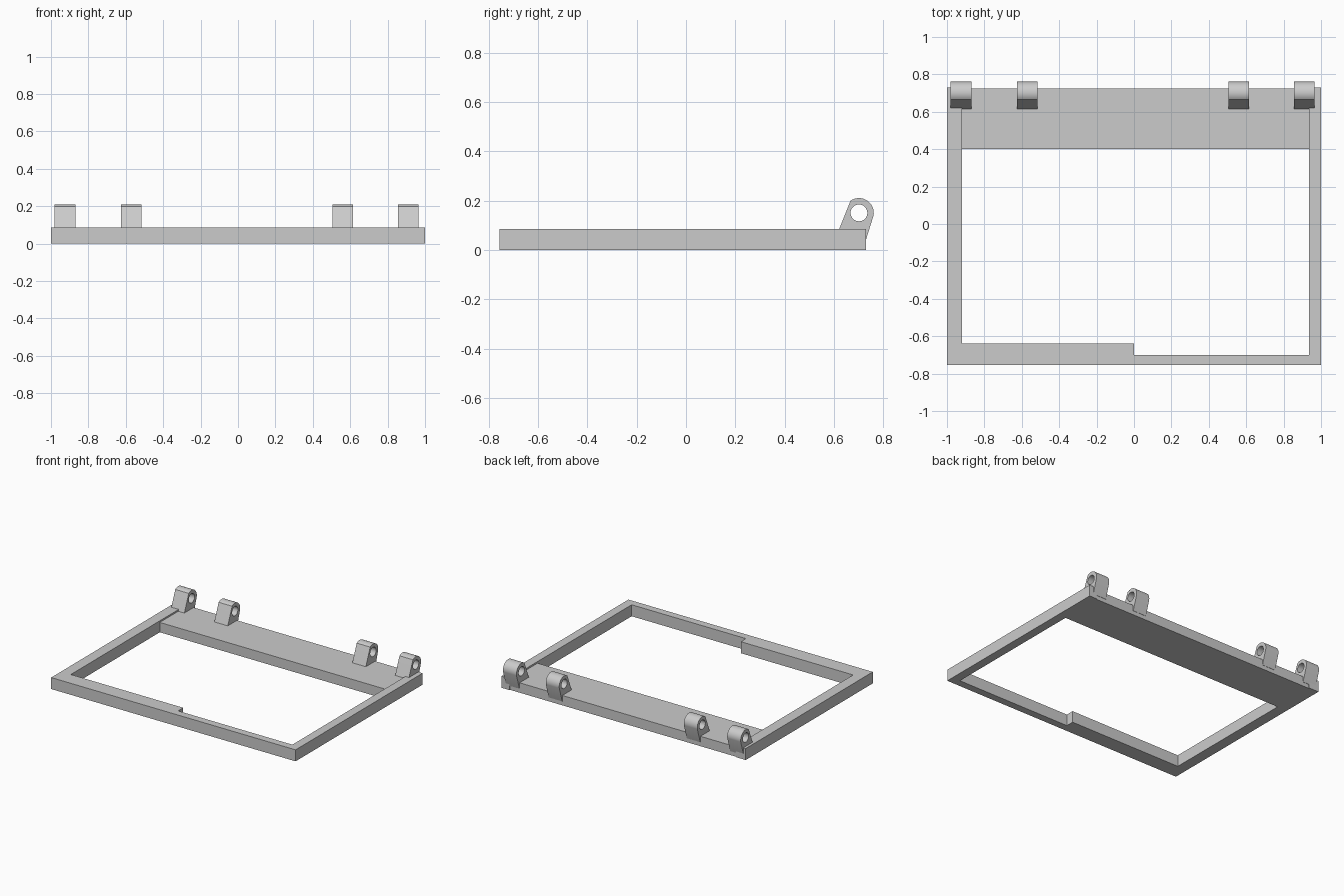
import bpy, bmesh
from math import cos, sin, radians, tau
from mathutils import Vector

cube = bpy.data.objects.get("Cube")
if cube:
    bpy.data.objects.remove(cube)

grey = bpy.data.materials.new("plain grey")
grey.use_nodes = True
colour = (0.6, 0.6, 0.6, 1)
grey.diffuse_color = colour
grey.node_tree.nodes["Principled BSDF"].inputs["Base Color"].default_value = colour


def extruded(name, loops, direction, smooth=False):
    """Solid made by filling closed loops (outline, then holes) and extruding."""
    bm = bmesh.new()
    edges = []
    for loop in loops:
        verts = [bm.verts.new(p) for p in loop]
        edges += [bm.edges.new((v, verts[i - 1])) for i, v in enumerate(verts)]
    bmesh.ops.triangle_fill(bm, edges=edges, use_beauty=True)
    result = bmesh.ops.extrude_face_region(bm, geom=bm.faces[:], use_keep_orig=True)
    moved = [g for g in result["geom"] if isinstance(g, bmesh.types.BMVert)]
    bmesh.ops.translate(bm, verts=moved, vec=Vector(direction))
    bmesh.ops.recalc_face_normals(bm, faces=bm.faces[:])
    mesh = bpy.data.meshes.new(name)
    bm.to_mesh(mesh)
    bm.free()
    mesh.materials.append(grey)
    obj = bpy.data.objects.new(name, mesh)
    bpy.context.collection.objects.link(obj)
    if smooth:
        bpy.ops.object.select_all(action="DESELECT")
        obj.select_set(True)
        bpy.context.view_layer.objects.active = obj
        bpy.ops.object.shade_smooth_by_angle(angle=radians(25))
    return obj


# Rails: a U with a wider front bar on the right half
height, plate_height = 0.085, 0.073
left, right = 0.935, -0.92
back, front = 0.73, -0.755
u_shape = [(-1, back), (-1, front), (1, front), (1, back), (left, back),
           (left, -0.7), (0, -0.7), (0, -0.64), (right, -0.64), (right, back)]
extruded("frame_rails", [[(x, y, 0) for x, y in u_shape]], (0, 0, height))

# Back plate, slightly lower than the rails
plate = [(right, 0.4), (left, 0.4), (left, 0.724), (right, 0.724)]
extruded("back_plate", [[(x, y, 0) for x, y in plate]], (0, 0, plate_height))

# Hinge lugs: leaning profile with a rounded top and a pin hole
pin = (0.701, 0.15)


def arc(radius, angles):
    return [(pin[0] + radius * cos(a), pin[1] + radius * sin(a)) for a in angles]


outline = [(0.7, 0.03), (0.726, 0.03)]
outline += arc(0.06, [radians(-10 + 135 * i / 16) for i in range(17)])
outline += [(0.62, 0.083), (0.615, 0.07), (0.7, 0.07)]
hole = arc(0.034, [tau * i / 32 for i in range(32)])
for i, x in enumerate((-0.98, -0.625, 0.505, 0.855)):
    loops = [[(x, y, z) for y, z in loop] for loop in (outline, hole)]
    extruded(f"hinge_lug_{i + 1}", loops, (0.11, 0, 0), smooth=True)
